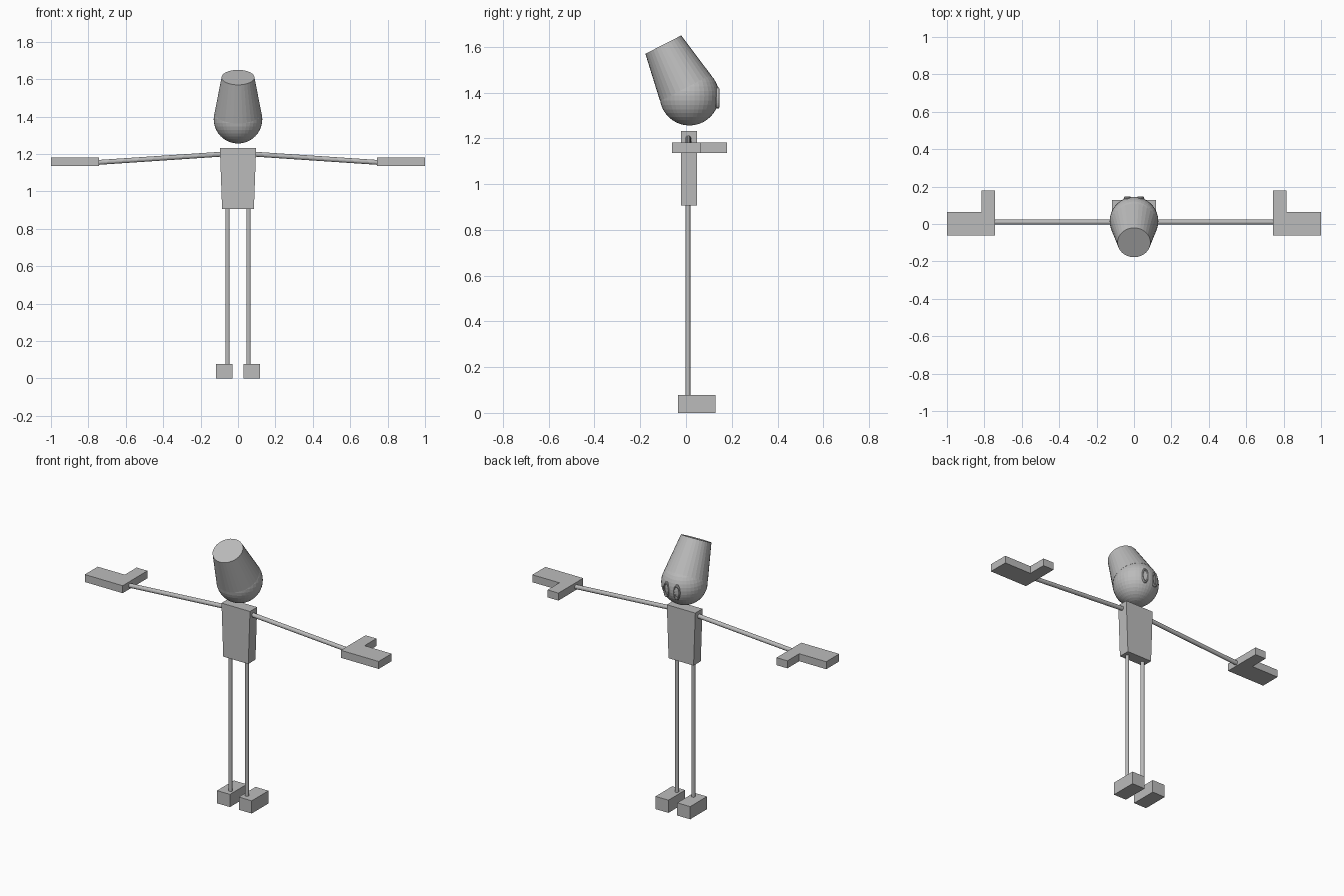
import bpy, bmesh, math
from mathutils import Vector, Matrix

cube = bpy.data.objects.get("Cube")
if cube:
    bpy.data.objects.remove(cube, do_unlink=True)

grey = bpy.data.materials.new("plain grey")
grey.use_nodes = True
COLOUR = (0.5, 0.5, 0.5, 1)
grey.diffuse_color = COLOUR
grey.node_tree.nodes["Principled BSDF"].inputs["Base Color"].default_value = COLOUR


def finish(bm, name):
    bmesh.ops.recalc_face_normals(bm, faces=bm.faces)
    mesh = bpy.data.meshes.new(name)
    bm.to_mesh(mesh)
    bm.free()
    mesh.materials.append(grey)
    obj = bpy.data.objects.new(name, mesh)
    bpy.context.collection.objects.link(obj)
    return obj


def prism(name, outline, height, z, top_scale=1):
    """Extrude a plan outline upwards, optionally widening it in x."""
    bm = bmesh.new()
    base = bm.faces.new([bm.verts.new((x, y, z)) for x, y in outline])
    top = bmesh.ops.extrude_face_region(bm, geom=[base])["geom"]
    for v in top:
        if isinstance(v, bmesh.types.BMVert):
            v.co.x *= top_scale
            v.co.z += height
    return finish(bm, name)


def rect(x0, x1, y0, y1):
    return [(x0, y0), (x1, y0), (x1, y1), (x0, y1)]


def rod(name, start, end, r1, r2=None, sides=16):
    start, end = Vector(start), Vector(end)
    axis = end - start
    turn = axis.to_track_quat('Z', 'Y').to_matrix().to_4x4()
    bm = bmesh.new()
    bmesh.ops.create_cone(bm, cap_ends=True, segments=sides, radius1=r1,
                          radius2=r1 if r2 is None else r2, depth=axis.length,
                          matrix=Matrix.Translation((start + end) / 2) @ turn)
    return finish(bm, name)


# Torso, wider at the shoulders
prism("torso", rect(-0.085, 0.085, -0.022, 0.048), 0.326, 0.906, 1.14)

# Limbs on both sides
for side, s in (("left", 1), ("right", -1)):
    prism(side + "_foot", rect(s * 0.03, s * 0.118, -0.035, 0.128), 0.078, 0)
    rod(side + "_leg", (s * 0.056, 0.008, 0.06), (s * 0.056, 0.008, 0.92), 0.011)
    rod(side + "_arm", (s * 0.085, 0.01, 1.199), (s * 0.76, 0.01, 1.154), 0.013)
    hand = [(0.742, -0.061), (1, -0.061), (1, 0.065),
            (0.816, 0.065), (0.816, 0.18), (0.742, 0.18)]
    prism(side + "_hand", [(s * x, y) for x, y in hand], 0.046, 1.135)

# Head ball with a tilted tapering hat
centre = Vector((0, 0.015, 1.386))
bm = bmesh.new()
bmesh.ops.create_uvsphere(bm, u_segments=36, v_segments=20, radius=0.13,
                          matrix=Matrix.Translation(centre))
finish(bm, "head")
tilt = Vector((0, -0.455, 0.89))
rod("hat", centre + tilt * 0.038, centre + tilt * 0.251, 0.125, 0.088, 32)

# Oval eye rings
for side, s in (("left", 1), ("right", -1)):
    bpy.ops.mesh.primitive_torus_add(
        location=(s * 0.035, 0.138, 1.377), rotation=(math.radians(90), 0, 0),
        major_segments=24, minor_segments=8, major_radius=0.04, minor_radius=0.008)
    eye = bpy.context.object
    eye.name = side + "_eye"
    eye.scale.x = 0.42
    eye.data.materials.append(grey)
